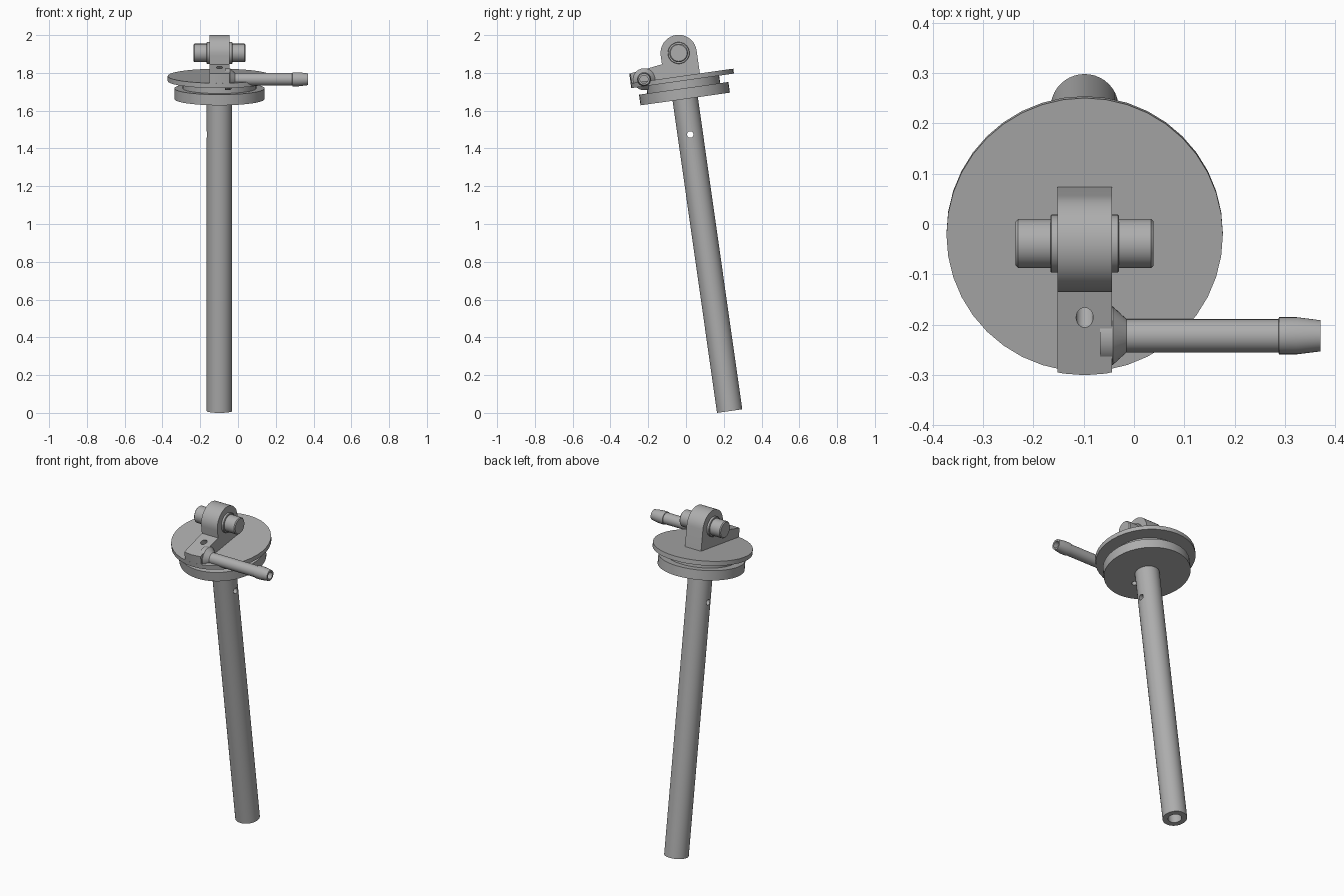
import bpy, bmesh, math
from math import cos, sin, pi, radians
from mathutils import Matrix, Vector

if "Cube" in bpy.data.objects:
    bpy.data.objects.remove(bpy.data.objects["Cube"], do_unlink=True)

grey = bpy.data.materials.new("machined_grey")
grey.use_nodes = True
GREY = (0.42, 0.42, 0.42, 1)
grey.diffuse_color = GREY
grey.node_tree.nodes["Principled BSDF"].inputs["Base Color"].default_value = GREY

# Everything is built upright along the stem, then leaned as a whole
LEAN = Matrix.Translation((-0.098, 0.231, 0.0095)) @ Matrix.Rotation(radians(8.1), 4, 'X')
ALONG_X = Matrix.Rotation(pi / 2, 4, 'Y')


def finish(name, bm, place):
    bmesh.ops.remove_doubles(bm, verts=bm.verts, dist=1e-5)
    bmesh.ops.recalc_face_normals(bm, faces=bm.faces)
    mesh = bpy.data.meshes.new(name)
    bm.to_mesh(mesh)
    bm.free()
    mesh.materials.append(grey)
    ob = bpy.data.objects.new(name, mesh)
    bpy.context.collection.objects.link(ob)
    ob.matrix_world = LEAN @ place
    return ob


def lathe(name, profile, place=Matrix(), steps=40):
    """Turn a (radius, height) profile about its own z axis."""
    bm = bmesh.new()
    vs = [bm.verts.new((r, 0, z)) for r, z in profile]
    es = [bm.edges.new(pair) for pair in zip(vs, vs[1:])]
    bmesh.ops.spin(bm, geom=vs + es, cent=(0, 0, 0), axis=(0, 0, 1),
                   angle=2 * pi, steps=steps, use_merge=True)
    return finish(name, bm, place)


def rod(name, r, z0, z1, place=Matrix(), bevel=0.0, steps=32):
    b = bevel
    return lathe(name, [(0, z0), (r - b, z0), (r, z0 + b), (r, z1 - b), (r - b, z1), (0, z1)],
                 place, steps)


def cut(targets, cutter, operation='DIFFERENCE'):
    for ob in targets:
        mod = ob.modifiers.new("cut", 'BOOLEAN')
        mod.operation, mod.object, mod.solver = operation, cutter, 'EXACT'
        bpy.context.view_layer.objects.active = ob
        bpy.ops.object.modifier_apply(modifier=mod.name)
    bpy.data.objects.remove(cutter, do_unlink=True)


# Hollow stem with a cross hole near the top
stem = lathe("stem", [(0, 1.64), (0.0375, 1.64), (0.0375, 0), (0.0675, 0), (0.0675, 1.68), (0, 1.68)])
cut([stem], rod("cross_hole", 0.017, -0.2, 0.2, Matrix.Translation((0, 0, 1.479)) @ ALONG_X))

# Grooved cap: lower disc, neck and wide flange in one turning
cap = lathe("grooved_cap", [(0, 1.669), (0.239, 1.669), (0.239, 1.726), (0.195, 1.726),
                            (0.195, 1.766), (0.2745, 1.766), (0.2745, 1.792), (0, 1.792)])
cut([cap], rod("vent_hole", 0.015, 1.6, 1.75, Matrix.Translation((0, -0.11, 0))))

# Lug with a round head and a sloping front arm, trimmed to the flange edge
PIN_Z, LUG_R, HALF = 1.915, 0.096, 0.054
outline = [(LUG_R, 1.78)]
outline += [(LUG_R * cos(pi * i / 20), PIN_Z + LUG_R * sin(pi * i / 20)) for i in range(21)]
outline += [(-LUG_R, 1.868), (-0.32, 1.837), (-0.32, 1.78)]
bm = bmesh.new()
side = bm.faces.new([bm.verts.new((-HALF, y, z)) for y, z in outline])
ext = bmesh.ops.extrude_face_region(bm, geom=[side])
bmesh.ops.translate(bm, vec=(2 * HALF, 0, 0),
                    verts=[e for e in ext["geom"] if isinstance(e, bmesh.types.BMVert)])
bracket = finish("lug_and_arm", bm, Matrix())
cut([bracket], rod("trim", 0.2743, 1.7, 2.1, steps=40), 'INTERSECT')

# Slanted drilling through the arm
drill = Matrix.Translation((0, -0.155, 1.858)) @ Matrix.Rotation(radians(42), 4, 'X')
cut([bracket, cap], rod("slanted_hole", 0.017, -0.13, 0.1, drill, steps=24))

# Pivot pin with collars
pivot = Matrix.Translation((0, 0, PIN_Z)) @ ALONG_X
rod("pin_collar", 0.0575, -0.068, 0.068, pivot, 0.002)
rod("pivot_pin", 0.049, -0.137, 0.137, pivot, 0.005)

# Hose nozzle: flared root, straight pipe, barbed tip and bore
nozzle = Matrix.Translation((0, -0.201, 1.803)) @ ALONG_X
lathe("hose_nozzle", [(0, 0.03), (0.058, 0.03), (0.058, 0.056), (0.033, 0.083), (0.033, 0.385),
                      (0.037, 0.386), (0.037, 0.421), (0.031, 0.468), (0.021, 0.468),
                      (0.021, 0.1), (0, 0.1)], nozzle, 32)

# Smooth the round walls and keep the edges crisp
bpy.ops.object.select_all(action='DESELECT')
for ob in bpy.context.collection.objects:
    if ob.type == 'MESH' and grey.name in ob.data.materials:
        ob.select_set(True)
        bpy.context.view_layer.objects.active = ob
bpy.ops.object.shade_smooth_by_angle(angle=radians(30))
